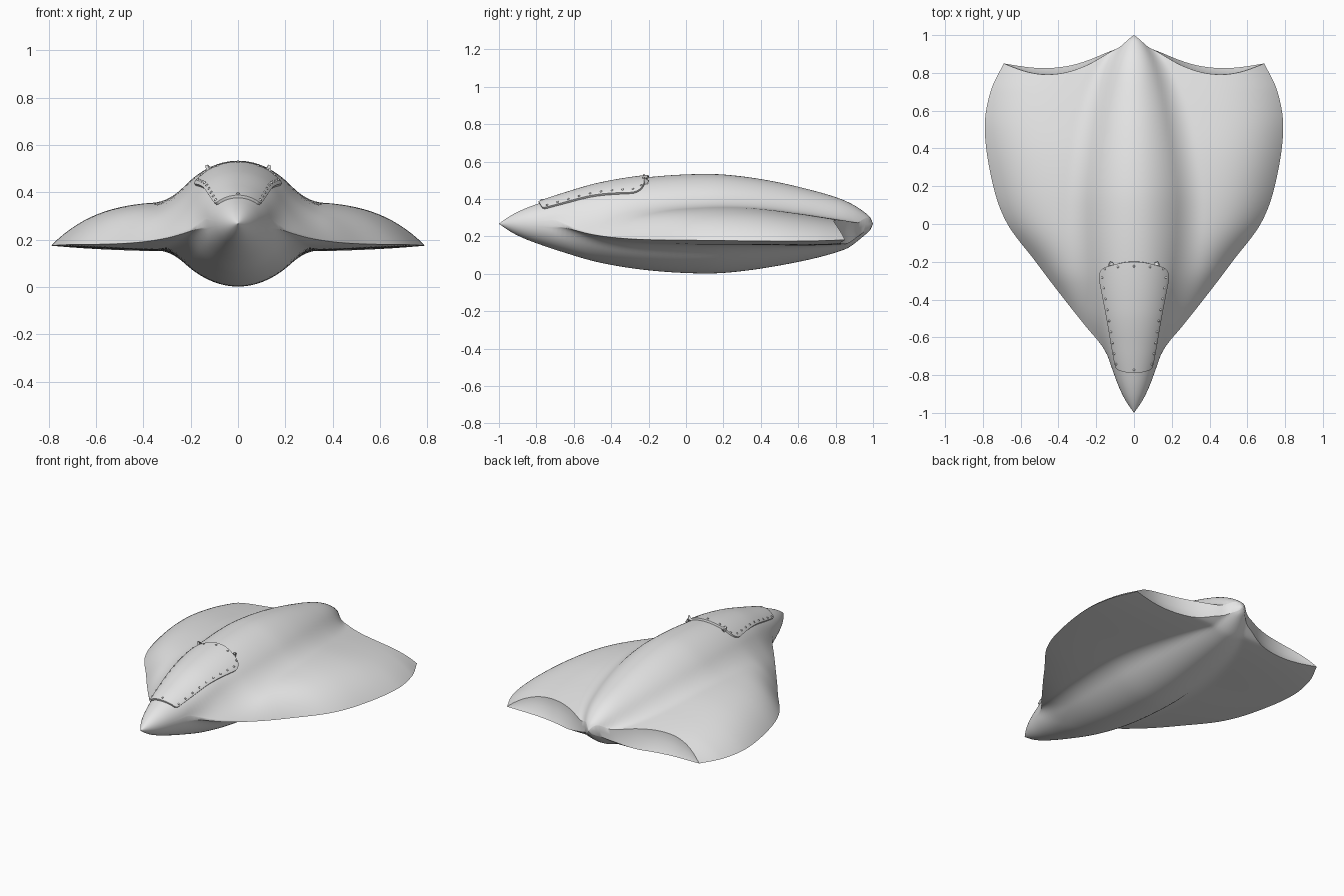
import bpy, bmesh, math
from mathutils import Vector

if "Cube" in bpy.data.objects:
    bpy.data.objects.remove(bpy.data.objects["Cube"], do_unlink=True)

# One plain grey for the whole craft
grey = bpy.data.materials.new("light grey")
grey.use_nodes = True
grey.diffuse_color = (0.8, 0.8, 0.8, 1)
grey.node_tree.nodes["Principled BSDF"].inputs["Base Color"].default_value = (0.8, 0.8, 0.8, 1)


def curve(*pts):
    """Smooth function through a few (position, value) points."""
    n = len(pts)

    def slope(i):
        a, b = pts[max(i - 1, 0)], pts[min(i + 1, n - 1)]
        return (b[1] - a[1]) / (b[0] - a[0])

    def value(x):
        x = min(max(x, pts[0][0]), pts[-1][0])
        i = next(j for j in range(n - 1) if x <= pts[j + 1][0])
        (xa, ya), (xb, yb) = pts[i], pts[i + 1]
        d = xb - xa
        t = (x - xa) / d
        q = 1 - t
        return (ya * q * q * (1 + 2 * t) + yb * t * t * (3 - 2 * t)
                + d * t * q * (q * slope(i) - t * slope(i + 1)))
    return value


def smooth_max(a, b, k):
    h = max(k - abs(a - b), 0) / k
    return max(a, b) + h * h * k / 4


# Shape curves along the length (y)
AXIS = 0.268
radius = curve((-1, 0), (-.95, .035), (-.9, .063), (-.83, .093), (-.67, .148), (-.46, .208),
               (-.19, .25), (.11, .266), (.3, .253), (.5, .22), (.7, .172), (.82, .135),
               (.9, .098), (.96, .057), (.985, .033), (1, 0))
lead = curve((-1, -.2), (-.7, .11), (-.6, .205), (-.53, .265), (-.32, .43), (-.2, .52),
             (0, .67), (.2, .745), (.5, .79), (.7, .76), (.85, .69))
wing_top = curve((-1, .267), (-.65, .25), (-.45, .285), (-.25, .335), (.1, .36), (.35, .355),
                 (.6, .325), (.85, .285), (.92, .272), (1, .267))
wing_bottom = curve((-1, .267), (-.65, .235), (-.45, .18), (-.2, .158), (.3, .152),
                    (.85, .158), (.92, .2), (1, .267))
wing_edge = curve((-1, .268), (-.72, .262), (-.5, .21), (-.3, .187), (0, .18), (.85, .182),
                  (.92, .225), (1, .267))
clip = curve((-1, .99), (-.75, .98), (-.5, .87), (-.3, .85), (.8, .85), (1, .95))
blend = curve((-1, .002), (-.75, .01), (-.5, .1), (-.2, .15), (.6, .14), (.85, .08), (1, .004))
# Trailing edge position across the span
trail = curve((0, 1), (.03, .985), (.115, .935), (.2, .91), (.36, .865), (.5, .837),
              (.65, .825), (.8, .83), (1, .85))


def half_width(y):
    return max(smooth_max(radius(y), lead(y), 0.04), 0)


def body_height(x, y):
    """Half height of the round body, continued as a slope past its flank."""
    r, c = radius(y), clip(y)
    if x <= c * r:
        return math.sqrt(max(r * r - x * x, 0))
    root = math.sqrt(1 - c * c)
    return r * root - c / root * (x - c * r)


def hull_point(t, s, side):
    bump = math.sin(math.pi * max(t - 0.15, 0) / 0.85)
    end = trail(t) - (0.035 * bump if side > 0 else 0)
    y = -1 + (end + 1) * s
    x = t * half_width(y)
    edge = wing_edge(y)
    if t == 1:
        return Vector((x, y, edge))
    if side > 0:
        wing = edge + (wing_top(y) - edge) * (1 - t ** 5)
    else:
        wing = edge + (wing_bottom(y) - edge) * (1 - t ** 3)
    z = smooth_max(body_height(x, y), side * (wing - AXIS), blend(y))
    return Vector((x, y, AXIS + side * z))


def skin(bm, grid):
    """Quads over a grid of vertices."""
    for a, b in zip(grid, grid[1:]):
        for i in range(len(a) - 1):
            bm.faces.new((a[i], a[i + 1], b[i + 1], b[i]))


def finish(name, bm, angle=40):
    bmesh.ops.recalc_face_normals(bm, faces=bm.faces)
    mesh = bpy.data.meshes.new(name)
    bm.to_mesh(mesh)
    bm.free()
    mesh.materials.append(grey)
    obj = bpy.data.objects.new(name, mesh)
    bpy.context.collection.objects.link(obj)
    bpy.ops.object.select_all(action="DESELECT")
    obj.select_set(True)
    bpy.context.view_layer.objects.active = obj
    bpy.ops.object.shade_smooth_by_angle(angle=math.radians(angle))
    return obj


# Hull: half of the blended body and wing, mirrored
COLS, ROWS = 56, 90
spans = [1 - (1 - i / COLS) ** 1.4 for i in range(COLS + 1)]
steps = [(1 - math.cos(math.pi * j / ROWS)) / 2 for j in range(ROWS + 1)]
bm = bmesh.new()
rims = []
for side in (1, -1):
    grid = [[bm.verts.new(hull_point(t, s, side)) for t in spans] for s in steps]
    skin(bm, grid)
    rims.append(grid[-1])
# Hollowed rear face between upper and lower trailing edges
middle = []
for t, a, b in zip(spans, *rims):
    p = (a.co + b.co) / 2
    p.y -= 0.015 * math.sin(math.pi * max(t - 0.15, 0) / 0.85)
    middle.append(bm.verts.new(p))
skin(bm, [rims[0], middle, rims[1]])
bmesh.ops.remove_doubles(bm, verts=bm.verts, dist=0.0003)
bmesh.ops.dissolve_degenerate(bm, edges=bm.edges, dist=0.0001)
hull = finish("hull", bm)
mirror = hull.modifiers.new("mirror", "MIRROR")
mirror.merge_threshold = 0.001

# Canopy: raised panel that follows the body
canopy_width = curve((0, .07), (.015, .09), (.06, .102), (.5, .147), (.8, .18), (.88, .186),
                     (.94, .178), (.98, .155), (1, .12))


def canopy_point(u, v, lift):
    x = u * canopy_width(v)
    y = -.79 + .59 * v - 0.02 * u * u * v ** 6 + 0.012 * u * u * (1 - v) ** 6
    r = radius(y) + lift
    return Vector((x, y, AXIS + math.sqrt(max(r * r - x * x, 0))))


bm = bmesh.new()
ends = [(1 - math.cos(math.pi * j / 48)) / 2 for j in range(49)]
skin(bm, [[bm.verts.new(canopy_point(i / 12 - 1, v, 0.013)) for i in range(25)] for v in ends])
canopy = finish("canopy", bm)
if canopy.data.polygons[0].normal.z < 0:
    canopy.data.flip_normals()
shell = canopy.modifiers.new("thickness", "SOLIDIFY")
shell.thickness = 0.022
shell.offset = -1
soft = canopy.modifiers.new("soft rim", "BEVEL")
soft.width = 0.004
soft.segments = 2
soft.limit_method = "ANGLE"
soft.angle_limit = math.radians(50)

# Rivets around the canopy border
spots = [(side * 0.91, 0.07 + 0.1 * i) for side in (-1, 1) for i in range(9)]
spots += [(u, 0.96) for u in (-.5, 0, .5)] + [(0, 0.03)]
spots += [(u, 0.955) for u in (-.9, .9)]
bm = bmesh.new()
for u, v in spots:
    ball = bmesh.ops.create_icosphere(bm, subdivisions=2, radius=0.006)
    bmesh.ops.translate(bm, verts=ball["verts"], vec=canopy_point(u, v, 0.013))
finish("canopy_rivets", bm, 60)
